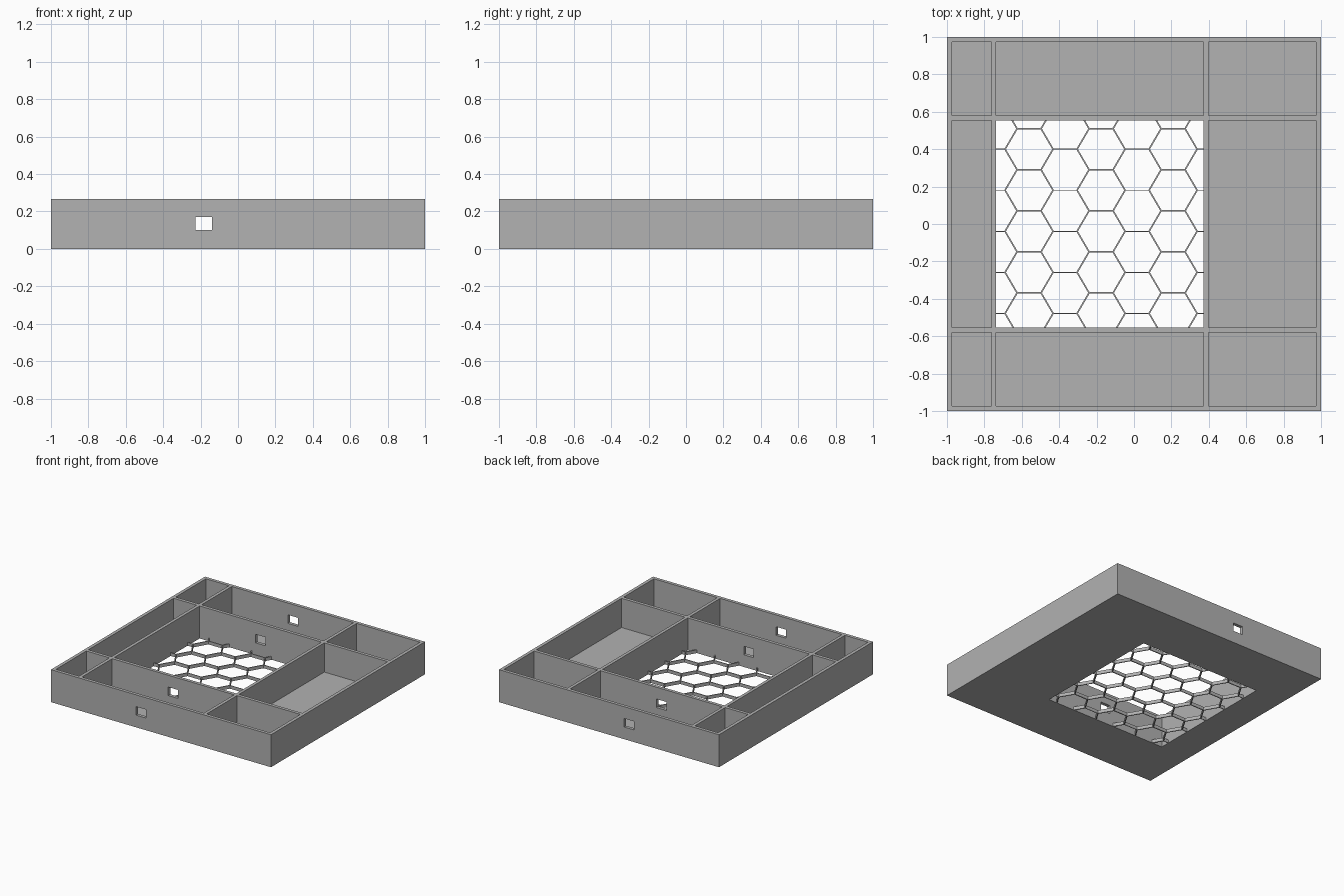
import bpy, bmesh, math
from mathutils import Matrix, Vector

if "Cube" in bpy.data.objects:
    bpy.data.objects.remove(bpy.data.objects["Cube"], do_unlink=True)

HEIGHT = 0.267
FLOOR = 0.027
# inner spans of the three columns and the three rows of compartments
COLUMNS = [(-0.973, -0.763), (-0.737, 0.371), (0.397, 0.973)]
ROWS = [(-0.973, -0.58), (-0.553, 0.554), (0.581, 0.973)]

grey = bpy.data.materials.new("grey plastic")
grey.use_nodes = True
colour = (0.445, 0.445, 0.445, 1)
grey.diffuse_color = colour
grey.node_tree.nodes["Principled BSDF"].inputs["Base Color"].default_value = colour


def add_box(bm, xs, ys, zs):
    size = [b - a for a, b in (xs, ys, zs)]
    centre = [(a + b) / 2 for a, b in (xs, ys, zs)]
    bmesh.ops.create_cube(bm, size=1, matrix=Matrix.Translation(centre) @ Matrix.Diagonal((*size, 1)))


def make_object(name, bm):
    mesh = bpy.data.meshes.new(name)
    bm.to_mesh(mesh)
    bm.free()
    mesh.materials.append(grey)
    obj = bpy.data.objects.new(name, mesh)
    bpy.context.collection.objects.link(obj)
    return obj


def cut(target, cutter):
    mod = target.modifiers.new("cut", "BOOLEAN")
    mod.operation, mod.solver, mod.object = "DIFFERENCE", "EXACT", cutter
    cutter.hide_render = True
    bpy.context.view_layer.update()
    graph = bpy.context.evaluated_depsgraph_get()
    result = bpy.data.meshes.new_from_object(target.evaluated_get(graph))
    target.modifiers.clear()
    target.data = result
    bpy.data.objects.remove(cutter, do_unlink=True)


# Tray block
bm = bmesh.new()
add_box(bm, (-1, 1), (-1, 1), (0, HEIGHT))
tray = make_object("divided_tray", bm)

# Compartments; the middle one goes right through the floor
bm = bmesh.new()
for i, xs in enumerate(COLUMNS):
    for j, ys in enumerate(ROWS):
        bottom = -0.1 if i == j == 1 else FLOOR
        add_box(bm, xs, ys, (bottom, HEIGHT + 0.1))
cut(tray, make_object("compartment_cutter", bm))

# Cable holes through the four walls across the middle column
bm = bmesh.new()
add_box(bm, (-0.228, -0.138), (-1.1, 1.1), (0.1, 0.17))
cut(tray, make_object("cable_hole_cutter", bm))

# Honeycomb grille: thin bars along the three edge directions of each cell
STEP_X, STEP_Y = 0.1925, 0.2195
SIDE = STEP_X / 1.5
bm = bmesh.new()


def add_bar(a, b, width):
    mid, d = (a + b) / 2, b - a
    matrix = (Matrix.Translation((mid.x, mid.y, FLOOR / 2))
              @ Matrix.Rotation(math.atan2(d.y, d.x), 4, "Z")
              @ Matrix.Diagonal((d.length + width / 2, width, FLOOR, 1)))
    bmesh.ops.create_cube(bm, size=1, matrix=matrix)


for col in range(-1, 7):
    for row in range(-4, 4):
        x = -0.561 + col * STEP_X
        y = -0.039 + (row + (col % 2) / 2) * STEP_Y
        half = STEP_Y / 2
        corners = [Vector((x - SIDE / 2, y + half)), Vector((x + SIDE / 2, y + half)),
                   Vector((x + SIDE, y)), Vector((x + SIDE / 2, y - half))]
        add_bar(corners[0], corners[1], 0.005 if col % 2 else 0.008)
        add_bar(corners[1], corners[2], 0.008)
        add_bar(corners[2], corners[3], 0.008)

# Trim the grille to the opening
(x0, x1), (y0, y1) = COLUMNS[1], ROWS[1]
for point, normal in (((x0, 0, 0), (-1, 0, 0)), ((x1, 0, 0), (1, 0, 0)),
                      ((0, y0, 0), (0, -1, 0)), ((0, y1, 0), (0, 1, 0))):
    bmesh.ops.bisect_plane(bm, geom=bm.verts[:] + bm.edges[:] + bm.faces[:],
                           plane_co=point, plane_no=normal, clear_outer=True)
make_object("honeycomb_grille", bm)
